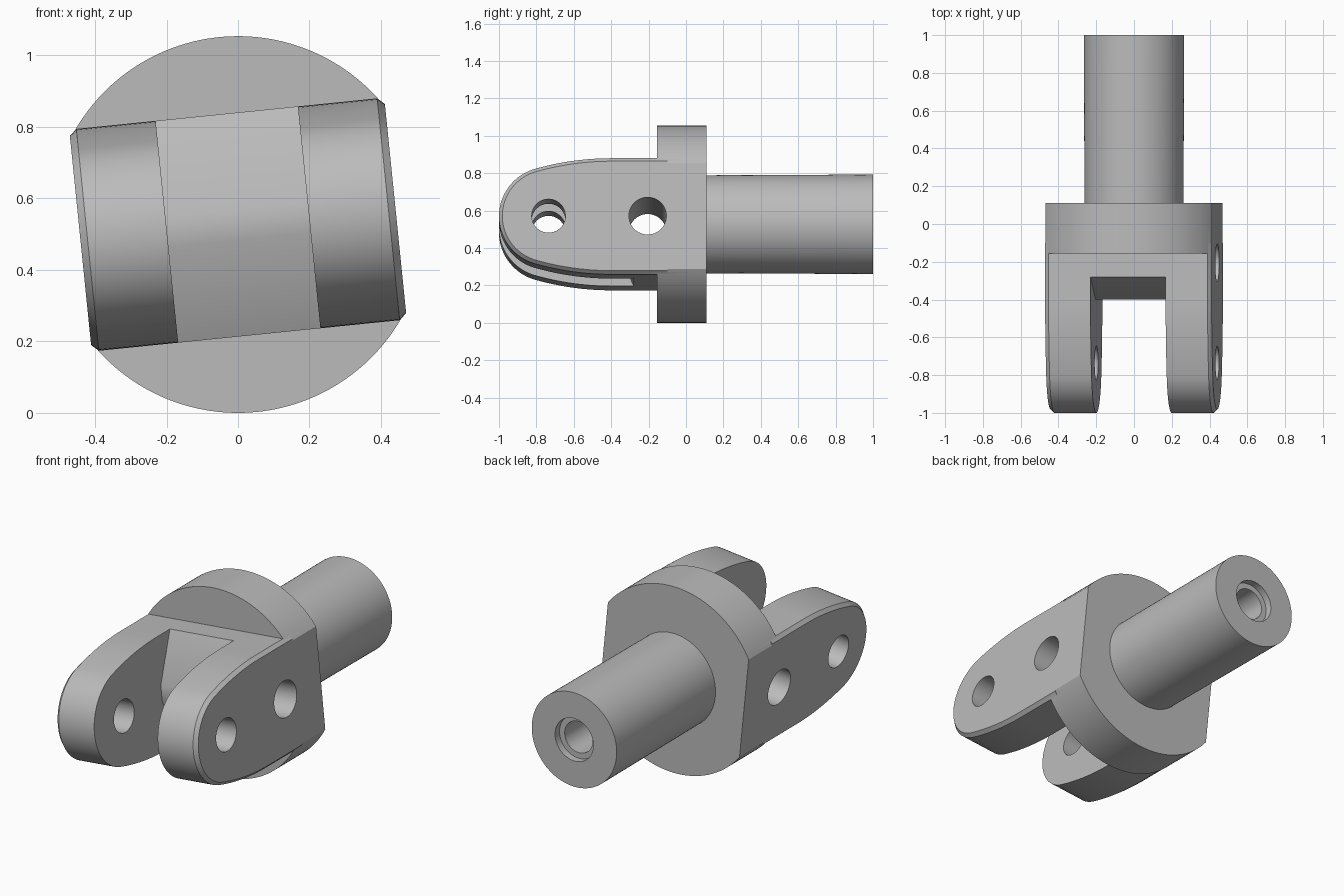
import bpy, bmesh
from math import sin, cos, radians, sqrt, asin, pi
from mathutils import Matrix, Vector

if "Cube" in bpy.data.objects:
    bpy.data.objects.remove(bpy.data.objects["Cube"], do_unlink=True)

RADIUS = 0.527      # flange radius
HALF_W = 0.443      # half width across the cheeks
HALF_H = 0.312      # half height of the cheeks

steel = bpy.data.materials.new("steel grey")
steel.use_nodes = True
steel.diffuse_color = (0.5, 0.5, 0.5, 1)
steel.node_tree.nodes["Principled BSDF"].inputs["Base Color"].default_value = (0.5, 0.5, 0.5, 1)


def loft(name, rings):
    """Bridge equal-length rings of points and cap both ends."""
    bm = bmesh.new()
    loops = [[bm.verts.new(p) for p in ring] for ring in rings]
    n = len(loops[0])
    for a, b in zip(loops, loops[1:]):
        for i in range(n):
            j = (i + 1) % n
            bm.faces.new((a[i], a[j], b[j], b[i]))
    bm.faces.new(loops[0][::-1])
    bm.faces.new(loops[-1])
    bmesh.ops.recalc_face_normals(bm, faces=bm.faces)
    mesh = bpy.data.meshes.new(name)
    bm.to_mesh(mesh)
    bm.free()
    mesh.materials.append(steel)
    obj = bpy.data.objects.new(name, mesh)
    bpy.context.collection.objects.link(obj)
    return obj


def across(points, x):
    return [Vector((x, y, z)) for y, z in points]


def along(points, y):
    return [Vector((x, y, z)) for x, z in points]


def circle(r, n=96, cx=0.0):
    return [(cx + r * cos(2 * pi * i / n), r * sin(2 * pi * i / n)) for i in range(n)]


def combine(target, other, operation):
    mod = target.modifiers.new(operation.lower(), "BOOLEAN")
    mod.operation = operation
    mod.solver = "EXACT"
    mod.object = other
    bpy.context.view_layer.objects.active = target
    bpy.ops.object.modifier_apply(modifier=mod.name)
    bpy.data.objects.remove(other, do_unlink=True)


def cheek_profile(inset):
    """Rounded nose that runs tangentially into wide shallow arcs."""
    nose_y, nose_r, start, big_r = -0.735, 0.265, -0.40, 1.48
    turn = asin((start - nose_y) / (big_r - nose_r))
    top = [(-0.10, HALF_H - inset)]
    for i in range(12):
        a = turn * i / 12
        r = big_r - inset
        top.append((start - r * sin(a), HALF_H - big_r + r * cos(a)))
    for i in range(24):
        a = turn + (pi / 2 - turn) * i / 24
        r = nose_r - inset
        top.append((nose_y - r * sin(a), r * cos(a)))
    tip = [(nose_y - nose_r + inset, 0)]
    return top + tip + [(y, -z) for y, z in reversed(top)]


# Fork body with chamfered outer edges
fork = loft("fork", [
    across(cheek_profile(0.018), -HALF_W),
    across(cheek_profile(0), -HALF_W + 0.02),
    across(cheek_profile(0), HALF_W - 0.02),
    across(cheek_profile(0.018), HALF_W)])

# Round flange with two flat sides
edge = asin(sqrt(RADIUS ** 2 - HALF_W ** 2) / RADIUS)
arc = [edge + (pi - 2 * edge) * i / 64 for i in range(65)]
outline = [(RADIUS * cos(a), RADIUS * sin(a)) for a in arc]
outline += [(-x, -z) for x, z in outline]
flange = loft("flange", [along(outline, -0.155), along(outline, 0.11)])
combine(fork, flange, "UNION")

# Slot with a blunt wedge floor
wedge = [(-1.2, 0.4), (-0.24, 0.4), (-0.40, 0.045)]
wedge += [(y, -z) for y, z in reversed(wedge)]
combine(fork, loft("slot_cutter", [across(wedge, -0.2), across(wedge, 0.2)]), "DIFFERENCE")

# Cross holes
for y, r in ((-0.735, 0.09), (-0.205, 0.10)):
    hole = circle(r, 64, y)
    combine(fork, loft("hole_cutter", [across(hole, -0.6), across(hole, 0.6)]), "DIFFERENCE")

# Shaft with a stepped bore in its end
steps = [(0.262, 0.105), (0.266, 1.0), (0.12, 1.0), (0.12, 0.96), (0.088, 0.96), (0.088, 0.35)]
shaft = loft("shaft", [along(circle(r), y) for r, y in steps])

# Tilt about the shaft axis, stand on the floor, and shade
place = Matrix.Translation((0, 0, RADIUS)) @ Matrix.Rotation(radians(-5.8), 4, "Y")
for obj in (fork, shaft):
    obj.data.transform(place)
    bpy.ops.object.select_all(action="DESELECT")
    obj.select_set(True)
    bpy.context.view_layer.objects.active = obj
    bpy.ops.object.shade_smooth_by_angle(angle=radians(25))
